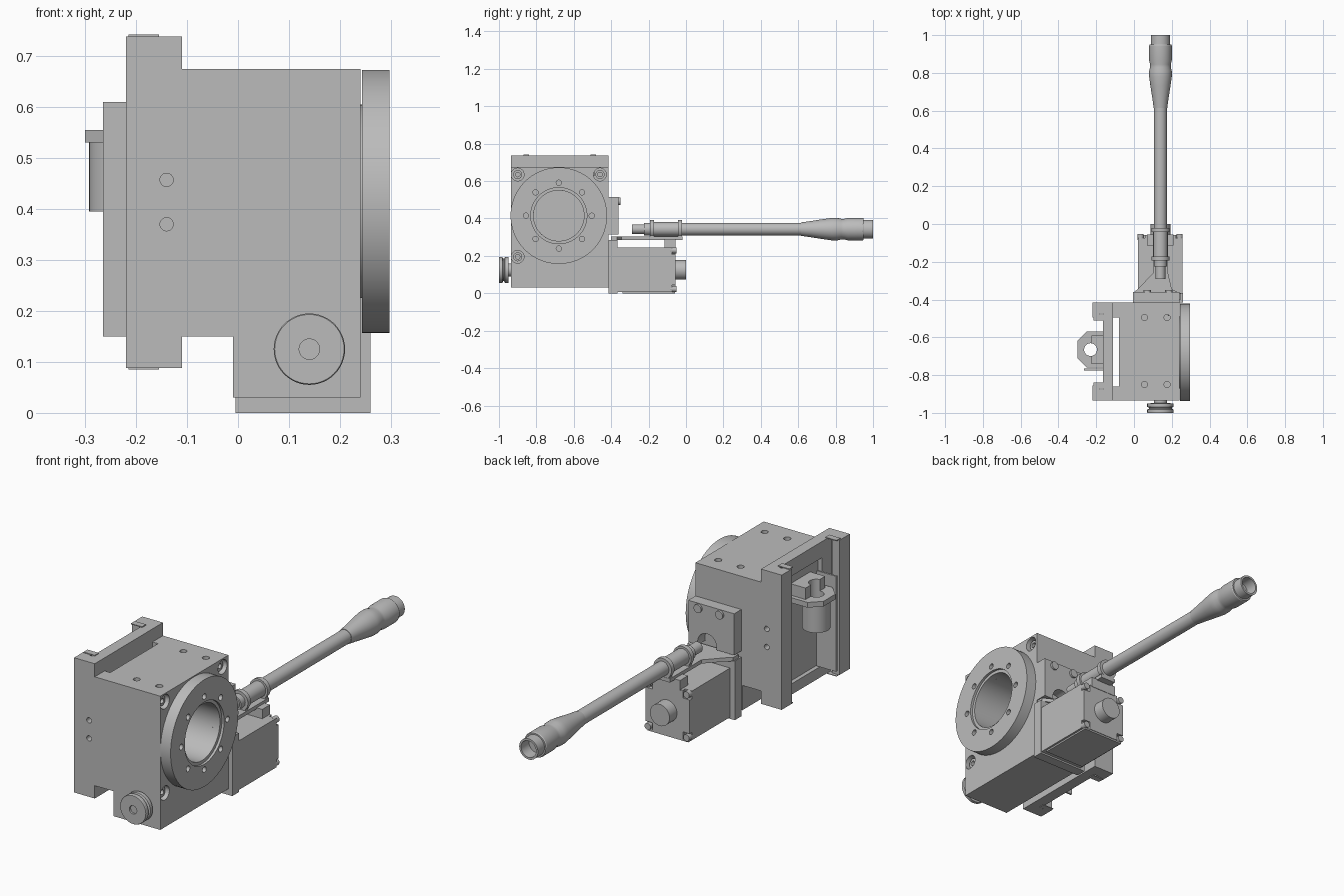
import bpy, bmesh, math
from mathutils import Vector

cube = bpy.data.objects.get("Cube")
if cube:
    bpy.data.objects.remove(cube, do_unlink=True)

grey = bpy.data.materials.new("machined grey")
grey.use_nodes = True
grey.diffuse_color = (0.5, 0.5, 0.5, 1)
grey.node_tree.nodes["Principled BSDF"].inputs["Base Color"].default_value = (0.5, 0.5, 0.5, 1)
AXES = {"X": Vector((1, 0, 0)), "Y": Vector((0, 1, 0)), "Z": Vector((0, 0, 1))}


def finish(bm, name):
    bmesh.ops.remove_doubles(bm, verts=bm.verts, dist=1e-5)
    bmesh.ops.recalc_face_normals(bm, faces=bm.faces)
    mesh = bpy.data.meshes.new(name)
    bm.to_mesh(mesh)
    bm.free()
    mesh.materials.append(grey)
    ob = bpy.data.objects.new(name, mesh)
    bpy.context.collection.objects.link(ob)
    return ob


def prism(name, points, axis, lo, hi):
    """Extrude an outline: (y, z) along X, (x, z) along Y, (x, y) along Z."""
    place = {"X": lambda a, b: (lo, a, b), "Y": lambda a, b: (a, lo, b), "Z": lambda a, b: (a, b, lo)}[axis]
    bm = bmesh.new()
    face = bm.faces.new([bm.verts.new(place(a, b)) for a, b in points])
    ext = bmesh.ops.extrude_face_region(bm, geom=[face])["geom"]
    bmesh.ops.translate(bm, vec=AXES[axis] * (hi - lo), verts=[v for v in ext if isinstance(v, bmesh.types.BMVert)])
    return finish(bm, name)


def box(name, x0, x1, y0, y1, z0, z1):
    return prism(name, [(x0, y0), (x1, y0), (x1, y1), (x0, y1)], "Z", z0, z1)


def lathe(name, axis, centre, profile, closed=False, steps=48):
    """Turn (radius, position) pairs about an axis through centre."""
    a = AXES[axis]
    side = AXES["Z"] if axis != "Z" else AXES["X"]
    c = Vector(centre)
    bm = bmesh.new()
    vs = [bm.verts.new(c + side * r + a * t) for r, t in profile]
    pairs = list(zip(vs, vs[1:])) + ([(vs[-1], vs[0])] if closed else [])
    edges = [bm.edges.new(p) for p in pairs]
    bmesh.ops.spin(bm, geom=vs + edges, cent=c, axis=a, angle=math.tau, steps=steps, use_merge=True)
    return finish(bm, name)


def rod(name, axis, centre, r, lo, hi, steps=32):
    return lathe(name, axis, centre, [(0, lo), (r, lo), (r, hi), (0, hi)], steps=steps)


def cut(ob, *cutters):
    bpy.context.view_layer.objects.active = ob
    for c in cutters:
        mod = ob.modifiers.new("cut", "BOOLEAN")
        mod.operation = "DIFFERENCE"
        mod.solver = "EXACT"
        mod.object = c
        bpy.ops.object.modifier_apply(modifier=mod.name)
        bpy.data.objects.remove(c, do_unlink=True)


FRONT, BACK = -0.935, -0.415
RY, RZ = -0.68, 0.415      # bore axis
MX, MZ = 0.14, 0.125       # drive axis

# Main housing with vertical slot, bore and screw holes
body = prism("housing", [(-0.11, 0.15), (-0.01, 0.15), (-0.01, 0.03), (0.24, 0.03), (0.24, 0.675), (-0.11, 0.675)],
             "Y", FRONT, BACK)
cut(body, box("c", -0.12, -0.08, -0.86, -0.495, 0, 1),
    rod("c", "X", (0, RY, RZ), 0.135, 0.0, 0.4, 64))
for x in (0.055, 0.175):
    for y in (-0.495, -0.85):
        cut(body, rod("c", "Z", (x, y, 0), 0.016, 0.63, 0.8, 24))
for y, z in ((-0.90, 0.635), (-0.46, 0.635), (-0.90, 0.195)):
    cut(body, rod("c", "X", (0, y, z), 0.034, 0.19, 0.3))
    lathe("corner_screw", "X", (0, y, z),
          [(0, 0.18), (0.024, 0.18), (0.024, 0.225), (0.012, 0.225), (0.012, 0.205), (0, 0.205)], steps=24)

# Slide plate with two undercut rails and a recessed panel
half = [(-0.11, BACK), (-0.22, BACK), (-0.22, -0.495), (-0.18, -0.495), (-0.18, -0.475), (-0.165, -0.475)]
mirrored = [(x, FRONT + BACK - y) for x, y in reversed(half)]
slide = prism("slide_plate", half + mirrored, "Z", 0.088, 0.738)
cut(slide, box("c", -0.2, -0.145, -0.80, -0.54, 0.14, 0.66))
for z in (0.37, 0.457):
    for y in (FRONT, BACK):
        cut(slide, rod("c", "Y", (-0.14, y, z), 0.013, -0.03, 0.03, 24))
for z0, z1 in ((0.085, 0.088), (0.738, 0.742)):
    for y0, y1 in ((-0.87, -0.84), (-0.51, -0.48)):
        box("rail_end_pad", -0.215, -0.155, y0, y1, z0, z1)

# Side strip and clamp bracket on the slide
box("side_strip", -0.265, -0.16, -0.775, -0.766, 0.15, 0.61)
HX, HY = -0.23, -0.665
bracket = prism("clamp_plate", [(-0.14, -0.76), (-0.25, -0.76), (-0.30, -0.71), (-0.30, -0.62), (-0.25, -0.57),
                                (-0.14, -0.57)], "Z", 0.53, 0.555)
block = box("clamp_block", -0.225, -0.14, -0.74, -0.59, 0.555, 0.61)
for ob in (bracket, block):
    cut(ob, rod("c", "Z", (HX, HY, 0), 0.034, 0.4, 0.7))
lathe("clamp_sleeve", "Z", (HX, HY, 0), [(0.034, 0.395), (0.062, 0.395), (0.062, 0.53), (0.034, 0.53)], True)

# Round mounting ring with its bolt circle
lathe("ring_boss", "X", (0, RY, RZ), [(0.135, 0.23), (0.19, 0.23), (0.19, 0.25), (0.135, 0.25)], True, 64)
ring = lathe("mounting_ring", "X", (0, RY, RZ),
             [(0.135, 0.243), (0.258, 0.243), (0.258, 0.297), (0.15, 0.297), (0.15, 0.285), (0.135, 0.285)], True, 96)
for i in range(8):
    t = math.tau * i / 8
    cut(ring, rod("c", "X", (0, RY + 0.176 * math.cos(t), RZ + 0.176 * math.sin(t)), 0.014, 0.265, 0.32, 20))

# Grooved hand knob on the front
lathe("front_knob", "Y", (MX, 0, MZ),
      [(0, -0.99), (0.02, -0.99), (0.02, -1), (0.068, -1), (0.07, -0.997), (0.07, -0.982), (0.06, -0.978),
       (0.06, -0.972), (0.07, -0.968), (0.07, -0.95), (0.035, -0.948), (0.035, -0.925), (0, -0.925)])

# Drive motor, flange and rear cap
box("motor_flange", -0.005, 0.26, BACK, -0.365, 0, 0.285)
motor = box("motor_case", 0.02, 0.257, -0.365, -0.057, 0.008, 0.245)
box("motor_base", 0.03, 0.247, -0.34, -0.06, 0, 0.008)
for x in (0.035, 0.242):
    for z in (0.023, 0.23):
        cut(motor, box("c", x - 0.022, x + 0.022, -0.075, 0, z - 0.022, z + 0.022))
        rod("motor_screw", "Y", (x, 0, z), 0.016, -0.085, -0.052, 20)
rod("rear_knob", "Y", (MX, 0, MZ), 0.052, -0.06, 0)

# Back block with its arch and two screws
back_block = box("back_block", -0.005, 0.24, BACK, -0.36, 0.315, 0.515)
cut(back_block, rod("c", "Y", (MX, 0, 0.33), 0.05, -0.43, -0.3))
for x in (0.07, 0.185):
    rod("block_screw", "Y", (x, 0, 0.492), 0.02, -0.37, -0.35, 20)

# Cable support arm on the motor
prism("support_arm", [(0.0, -0.40), (0.0, -0.36), (0.02, -0.345), (0.10, -0.26), (0.10, -0.02), (0.18, -0.02),
                      (0.18, -0.26), (0.2, -0.345), (0.25, -0.37), (0.25, -0.40)], "Z", 0.285, 0.303)
box("support_foot", 0.07, 0.21, -0.115, -0.055, 0.24, 0.29)

# Cable with clamps, flared grip and hollow connector
CABLE = (MX, 0, 0.343)
rod("cable_tip", "Y", CABLE, 0.026, -0.29, -0.2)
rod("cable", "Y", CABLE, 0.034, -0.225, 0.65)
for y in (-0.182, -0.032):
    lathe("cable_clamp", "Y", CABLE, [(0.03, y - 0.011), (0.048, y - 0.011), (0.048, y + 0.011), (0.03, y + 0.011)], True)
    box("clamp_leg", MX - 0.035, MX + 0.035, y - 0.01, y + 0.01, 0.295, 0.315)
rod("cable_sleeve", "Y", CABLE, 0.038, -0.18, -0.03)
lathe("connector", "Y", CABLE,
      [(0, 0.615), (0.036, 0.615), (0.042, 0.66), (0.053, 0.73), (0.06, 0.78), (0.06, 0.81), (0.055, 0.83),
       (0.055, 0.845), (0.06, 0.865), (0.06, 0.945), (0.057, 0.95), (0.05, 0.95), (0.05, 1), (0.04, 1),
       (0.04, 0.94), (0, 0.94)])

# Smooth the turned surfaces, keep machined edges sharp
bpy.ops.object.select_all(action="DESELECT")
for ob in bpy.context.scene.objects:
    if ob.type == "MESH" and grey.name in ob.data.materials:
        ob.select_set(True)
        bpy.context.view_layer.objects.active = ob
bpy.ops.object.shade_smooth_by_angle(angle=math.radians(30))
